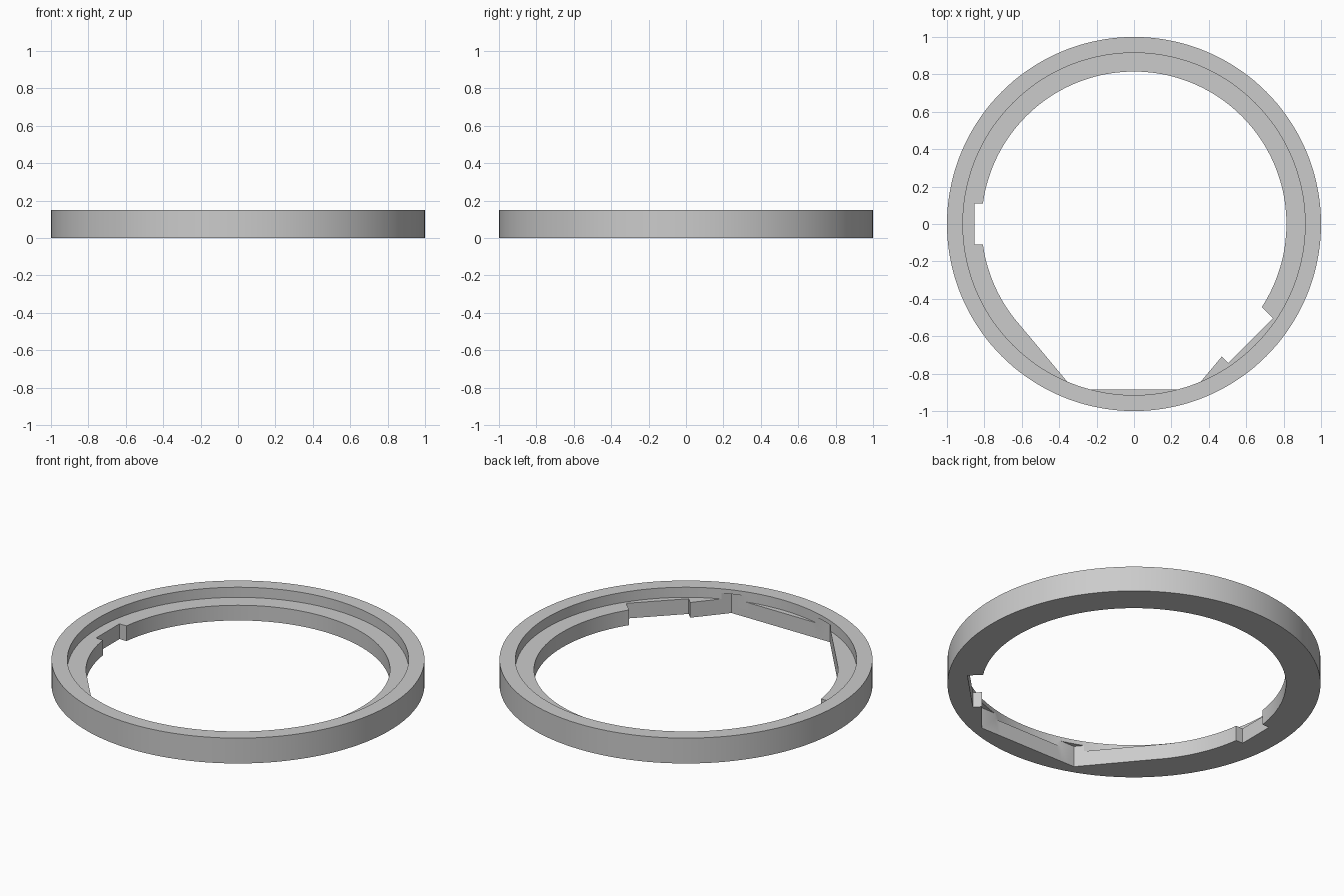
import bpy, bmesh, math
from mathutils import Vector

cube = bpy.data.objects.get("Cube")
if cube:
    bpy.data.objects.remove(cube, do_unlink=True)

SEGMENTS = 144
HEIGHT, LEDGE, CUT_TOP = 0.15, 0.09, 0.125
OUTER, RECESS, BORE = 1.0, 0.915, 0.815

grey = bpy.data.materials.new("light grey")
grey.use_nodes = True
colour = (0.6, 0.6, 0.6, 1)
grey.diffuse_color = colour
grey.node_tree.nodes["Principled BSDF"].inputs["Base Color"].default_value = colour


def make_object(name, bm):
    bmesh.ops.recalc_face_normals(bm, faces=bm.faces)
    mesh = bpy.data.meshes.new(name)
    bm.to_mesh(mesh)
    bm.free()
    mesh.materials.append(grey)
    obj = bpy.data.objects.new(name, mesh)
    bpy.context.collection.objects.link(obj)
    return obj


def prism(name, outline):
    """Upright cutter rising from below the ring to the cut ceiling."""
    bm = bmesh.new()
    face = bm.faces.new([bm.verts.new((x, y, -0.1)) for x, y in outline])
    top = bmesh.ops.extrude_face_region(bm, geom=[face])["geom"]
    verts = [v for v in top if isinstance(v, bmesh.types.BMVert)]
    bmesh.ops.translate(bm, verts=verts, vec=(0, 0, CUT_TOP + 0.1))
    return make_object(name, bm)


def notch(name, angle, reach, half_width):
    """Square notch pointing outward at an angle."""
    out = Vector((math.cos(angle), math.sin(angle)))
    side = Vector((-out.y, out.x)) * half_width
    return prism(name, [out * 0.6 - side, out * reach - side,
                        out * reach + side, out * 0.6 + side])


# Stepped ring, turned from its cross-section
bm = bmesh.new()
profile = [(BORE, 0), (OUTER, 0), (OUTER, HEIGHT), (RECESS, HEIGHT),
           (RECESS, LEDGE), (BORE, LEDGE)]
verts = [bm.verts.new((r, 0, z)) for r, z in profile]
edges = [bm.edges.new((verts[i - 1], verts[i])) for i in range(len(verts))]
bmesh.ops.spin(bm, geom=verts + edges, axis=(0, 0, 1), cent=(0, 0, 0),
               angle=math.tau, steps=SEGMENTS, use_merge=True)
bmesh.ops.remove_doubles(bm, verts=bm.verts, dist=0.0001)
ring = make_object("stepped_ring", bm)

# Flat-sided front opening and the two locating notches
cutters = [
    prism("front_opening", [(-0.632, -0.514), (-0.322, -0.885), (0.322, -0.885),
                            (0.632, -0.514), (0, 0)]),
    notch("side_notch", math.pi, 0.853, 0.11),
    notch("corner_notch", -math.pi / 4, 0.882, 0.17),
]
for cutter in cutters:
    cutter.hide_render = True
    cut = ring.modifiers.new(cutter.name, "BOOLEAN")
    cut.operation = "DIFFERENCE"
    cut.solver = "EXACT"
    cut.object = cutter

# Apply the cuts and drop the cutters
bpy.context.view_layer.objects.active = ring
ring.select_set(True)
for cutter in cutters:
    bpy.ops.object.modifier_apply(modifier=cutter.name)
for cutter in cutters:
    bpy.data.objects.remove(cutter, do_unlink=True)
bpy.ops.object.shade_smooth_by_angle(angle=math.radians(20))
